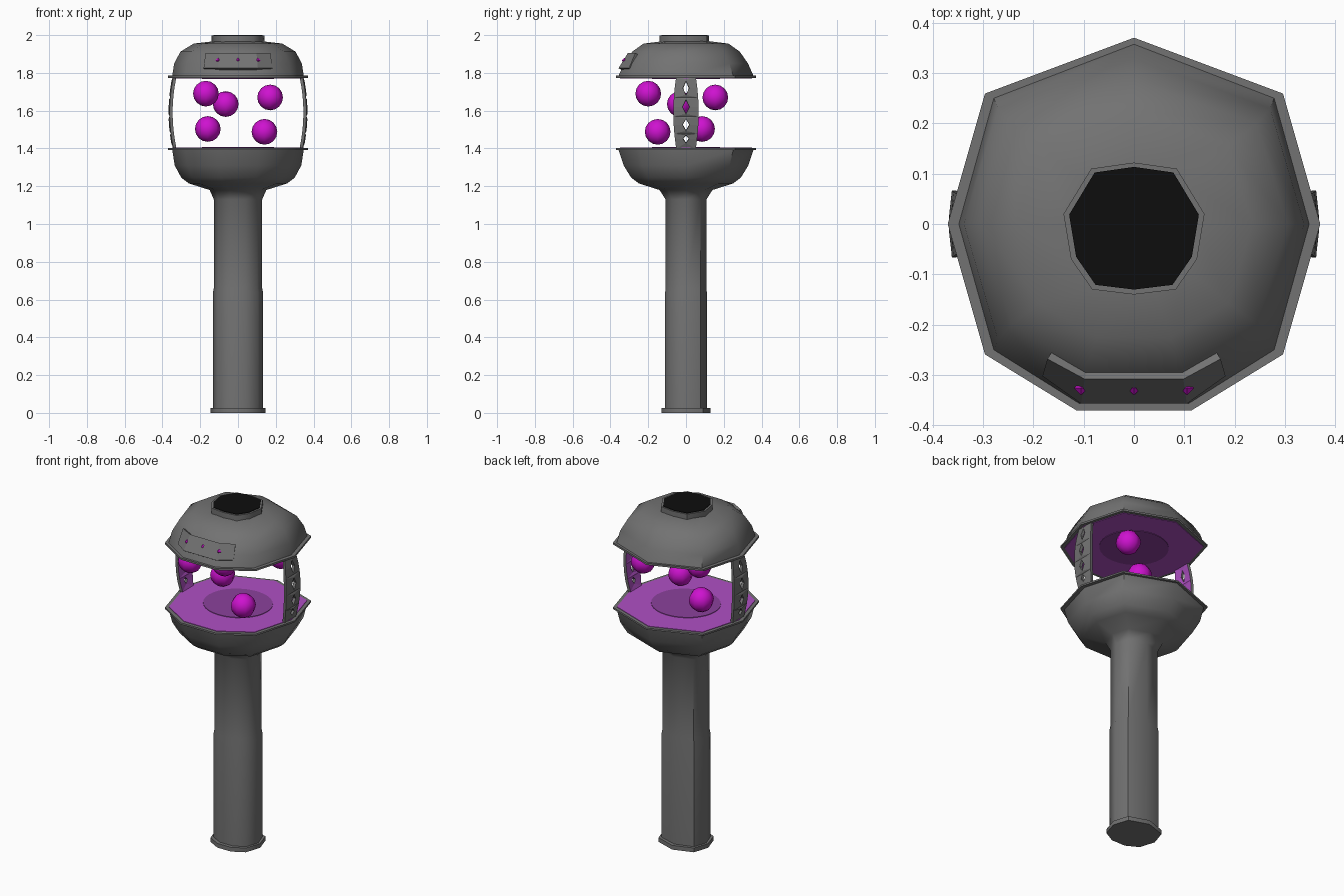
import bpy, bmesh, math
from mathutils import Matrix

if "Cube" in bpy.data.objects:
    bpy.data.objects.remove(bpy.data.objects["Cube"])


def material(name, r, g, b):
    m = bpy.data.materials.new(name)
    m.diffuse_color = (r, g, b, 1)
    m.use_nodes = True
    m.node_tree.nodes["Principled BSDF"].inputs["Base Color"].default_value = m.diffuse_color
    return m


GREY = material("grey metal", 0.17, 0.17, 0.17)
VIOLET = material("violet lining", 0.43, 0.08, 0.55)
DARK_VIOLET = material("dark violet", 0.26, 0.053, 0.33)
MAGENTA = material("magenta", 0.62, 0.006, 0.63)
BLACK = material("black", 0.004, 0.004, 0.004)


def finish(bm, name, mats, smooth=None):
    me = bpy.data.meshes.new(name)
    bm.to_mesh(me)
    bm.free()
    for m in mats:
        me.materials.append(m)
    ob = bpy.data.objects.new(name, me)
    bpy.context.collection.objects.link(ob)
    if smooth:
        bpy.ops.object.select_all(action='DESELECT')
        ob.select_set(True)
        bpy.context.view_layer.objects.active = ob
        bpy.ops.object.shade_smooth_by_angle(angle=math.radians(smooth))
    return ob


def loft(name, outline, rings, mat, smooth=50):
    """Skin a scaled outline through rings of (x scale, y scale, z), closed at both ends."""
    bm = bmesh.new()
    loops = [[bm.verts.new((x * sx, y * sy, z)) for x, y in outline] for sx, sy, z in rings]
    n = len(outline)
    for a, b in zip(loops, loops[1:]):
        for i in range(n):
            j = (i + 1) % n
            bm.faces.new((a[i], a[j], b[j], b[i]))
    bm.faces.new(loops[0][::-1])
    bm.faces.new(loops[-1])
    bmesh.ops.recalc_face_normals(bm, faces=bm.faces[:])
    return finish(bm, name, [mat], smooth)


# Nine-sided head outline with a flat front, unit size
half = [(0.31, -1), (0.8, -0.70), (1, 0), (0.8, 0.70)]
HEAD = half + [(0, 1)] + [(-x, y) for x, y in reversed(half)]
# Ten-sided collar outline
half = [(0.083, -0.13), (0.125, -0.07), (0.14, 0.02), (0.085, 0.11)]
COLLAR = [(0, -0.14)] + half + [(0, 0.122)] + [(-x, y) for x, y in reversed(half)]
ROUND = [(math.cos(i * math.tau / 32), math.sin(i * math.tau / 32)) for i in range(32)]

# Handle base, handle and lower bowl
loft("handle_base", HEAD, [(0.145, 0.13, 0), (0.145, 0.13, 0.025)], GREY)
loft("handle_and_bowl", HEAD, [
    (0.132, 0.11, 0.02), (0.132, 0.11, 0.64), (0.128, 0.108, 0.66), (0.128, 0.108, 1.13),
    (0.15, 0.14, 1.18), (0.26, 0.25, 1.215), (0.30, 0.29, 1.245), (0.335, 0.33, 1.31),
    (0.348, 0.357, 1.392), (0.37, 0.37, 1.392), (0.37, 0.37, 1.402)], GREY)

# Upper cap and collar
loft("cap", HEAD, [
    (0.37, 0.37, 1.774), (0.37, 0.37, 1.785), (0.348, 0.357, 1.785), (0.338, 0.328, 1.85),
    (0.305, 0.285, 1.912), (0.235, 0.225, 1.955), (0.125, 0.12, 1.968)], GREY)
loft("collar", COLLAR, [(1, 1, 1.95), (1, 1, 1.997)], GREY)
loft("collar_opening", COLLAR, [(0.92, 0.93, 1.994), (0.92, 0.93, 2.0)], BLACK)

# Violet linings and their dark centres
for side, z, d in (("lower", 1.402, 0.003), ("upper", 1.774, -0.003)):
    loft(side + "_lining", HEAD, [(0.35, 0.35, z - d), (0.35, 0.35, z + d)], VIOLET)
    loft(side + "_centre", ROUND, [(0.19, 0.18, z), (0.19, 0.18, z + 2 * d)], DARK_VIOLET)

# Side struts pierced by diamonds
bm = bmesh.new()


def strut_point(t, z):
    """t runs -1..1 across the strut, which bows outwards at mid height."""
    bow = 1 - ((z - 1.59) / 0.19) ** 2
    return bm.verts.new((0.348 + 0.02 * bow - 0.006 * t * t, t * (0.052 + 0.015 * bow), z))


levels = [1.40, 1.48, 1.57, 1.67, 1.78]
gems = [(1.45, 0.022), (1.525, 0.033), (1.62, 0.038), (1.72, 0.038)]
for z0, z1, (zc, h) in zip(levels, levels[1:], gems):
    bl, br, tl, tr = [strut_point(t, z) for z in (z0, z1) for t in (-1, 1)]
    ml, mr = strut_point(-1, zc), strut_point(1, zc)
    L, R = strut_point(-0.28, zc), strut_point(0.28, zc)
    B, T = strut_point(0, zc - h), strut_point(0, zc + h)
    for f in ((bl, br, B), (br, mr, R, B), (mr, tr, T, R),
              (tr, tl, T), (tl, ml, L, T), (ml, bl, B, L)):
        bm.faces.new(f)
bmesh.ops.remove_doubles(bm, verts=bm.verts[:], dist=0.0005)
strut = finish(bm, "side_struts", [GREY, VIOLET])
mod = strut.modifiers.new("thickness", 'SOLIDIFY')
mod.thickness, mod.offset, mod.material_offset = 0.016, -1, 1
strut.modifiers.new("pair", 'MIRROR')

# Framed front panel wrapped round the cap
bm = bmesh.new()
low = [(-0.182, -0.302), (-0.105, -0.357), (0.105, -0.357), (0.182, -0.302)]
high = [(-0.172, -0.268), (-0.098, -0.308), (0.098, -0.308), (0.172, -0.268)]
a = [bm.verts.new((x, y, 1.825)) for x, y in low]
b = [bm.verts.new((x, y, 1.905)) for x, y in high]
for i in range(3):
    bm.faces.new((a[i], a[i + 1], b[i + 1], b[i]))
bmesh.ops.inset_region(bm, faces=bm.faces[:], thickness=0.014, depth=0)
inner = [f for f in bm.faces if not any(e.is_boundary for e in f.edges)]
bmesh.ops.inset_region(bm, faces=inner, thickness=0.003, depth=-0.01)
panel = finish(bm, "front_panel", [GREY])
mod = panel.modifiers.new("thickness", 'SOLIDIFY')
mod.thickness, mod.offset = 0.03, -1

# Panel studs
for i, x in enumerate((-0.105, 0, 0.105)):
    bm = bmesh.new()
    bmesh.ops.create_uvsphere(bm, u_segments=4, v_segments=2, radius=0.014,
                              matrix=Matrix.Translation((x, -0.326, 1.866)))
    finish(bm, "panel_stud_%d" % i, [MAGENTA])

# Floating orbs
orbs = [(-0.17, -0.20, 1.69), (-0.065, -0.033, 1.635), (0.17, 0.155, 1.67),
        (-0.16, 0.085, 1.503), (0.14, -0.15, 1.488)]
for i, p in enumerate(orbs):
    bm = bmesh.new()
    bmesh.ops.create_uvsphere(bm, u_segments=8, v_segments=8, radius=0.068,
                              matrix=Matrix.Translation(p))
    finish(bm, "orb_%d" % i, [MAGENTA], 60)
